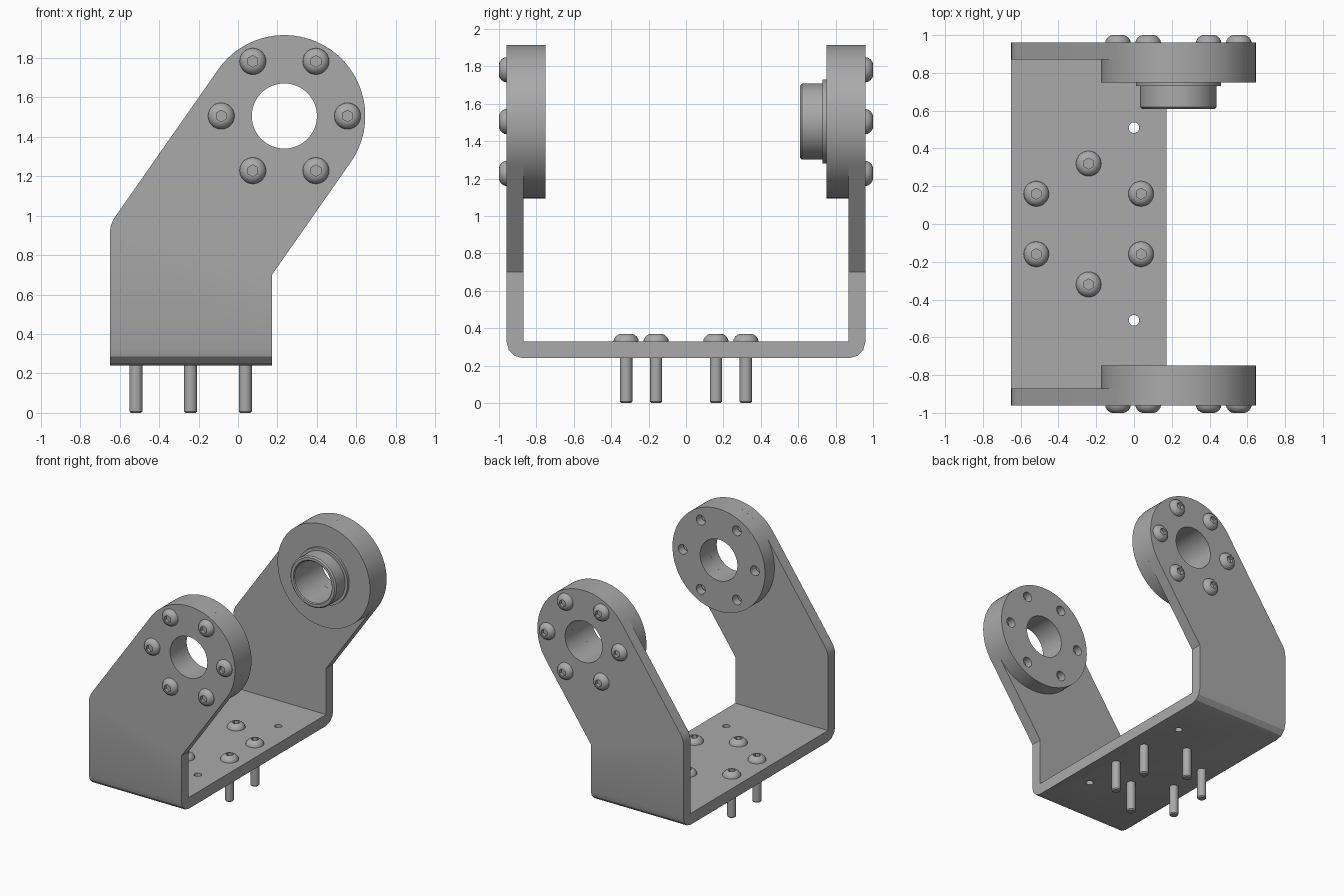
import bpy, bmesh
from math import cos, sin, pi, radians
from mathutils import Matrix, Vector

cube = bpy.data.objects.get("Cube")
if cube:
    bpy.data.objects.remove(cube, do_unlink=True)

steel = bpy.data.materials.new("steel grey")
steel.use_nodes = True
GREY = (0.4, 0.4, 0.4, 1)
steel.diffuse_color = GREY
steel.node_tree.nodes["Principled BSDF"].inputs["Base Color"].default_value = GREY

CX, CZ, R = 0.235, 1.505, 0.41      # pivot centre and lug radius
BORE, BOLT_R = 0.165, 0.32          # pivot bore and bolt circle radius
OUT, WALL, BASE = 0.96, 0.09, 0.24  # half width, sheet thickness, underside
FRONT = Matrix.Rotation(pi / 2, 4, 'X')    # local z points to -y
BACK = Matrix.Rotation(-pi / 2, 4, 'X')    # local z points to +y


def add_object(name, bm, matrix=None):
    bmesh.ops.recalc_face_normals(bm, faces=bm.faces)
    mesh = bpy.data.meshes.new(name)
    bm.to_mesh(mesh)
    bm.free()
    mesh.materials.append(steel)
    ob = bpy.data.objects.new(name, mesh)
    bpy.context.collection.objects.link(ob)
    if matrix is not None:
        ob.matrix_world = matrix
    return ob


def select(ob):
    bpy.ops.object.select_all(action='DESELECT')
    bpy.context.view_layer.objects.active = ob
    ob.select_set(True)


def smooth(ob, angle=20):
    select(ob)
    bpy.ops.object.shade_smooth_by_angle(angle=radians(angle))


def extrude(name, points, vector):
    bm = bmesh.new()
    face = bm.faces.new([bm.verts.new(p) for p in points])
    ext = bmesh.ops.extrude_face_region(bm, geom=[face])
    moved = [v for v in ext["geom"] if isinstance(v, bmesh.types.BMVert)]
    bmesh.ops.translate(bm, verts=moved, vec=vector)
    return add_object(name, bm)


def lathe(name, profile, matrix=None, steps=64, closed=False):
    """Spin an (r, z) profile about local z."""
    bm = bmesh.new()
    verts = [bm.verts.new((r, 0, z)) for r, z in profile]
    edges = [bm.edges.new(pair) for pair in zip(verts, verts[1:])]
    if closed:
        edges.append(bm.edges.new((verts[-1], verts[0])))
    bmesh.ops.spin(bm, geom=verts + edges, cent=(0, 0, 0), axis=(0, 0, 1),
                   angle=2 * pi, steps=steps, use_duplicate=False)
    bmesh.ops.remove_doubles(bm, verts=bm.verts, dist=1e-5)
    return add_object(name, bm, matrix)


def cylinder(name, r, depth, matrix, sides=32):
    bm = bmesh.new()
    bmesh.ops.create_cone(bm, cap_ends=True, segments=sides, radius1=r,
                          radius2=r, depth=depth)
    ob = add_object(name, bm, matrix)
    ob.hide_render = True
    return ob


def boolean(ob, cutter, operation='DIFFERENCE'):
    bpy.context.view_layer.update()
    mod = ob.modifiers.new("cut", 'BOOLEAN')
    mod.operation, mod.object, mod.solver = operation, cutter, 'EXACT'
    select(ob)
    bpy.ops.object.modifier_apply(modifier=mod.name)
    bpy.data.objects.remove(cutter, do_unlink=True)


def arc(cx, cz, r, start, end, n):
    steps = [radians(start + (end - start) * i / n) for i in range(n + 1)]
    return [(cx + r * cos(a), cz + r * sin(a)) for a in steps]


def at(x, y, z, rotation=Matrix()):
    return Matrix.Translation((x, y, z)) @ rotation


# Bent sheet bracket: U section trimmed to the side outline
corner = OUT - WALL
inside = OUT - WALL
half = arc(corner, BASE + WALL, WALL, -90, 0, 3) + [
    (OUT, 2), (inside, 2), (inside, BASE + WALL)]
section = half + [(-y, z) for y, z in reversed(half)]
bracket = extrude("bracket", [(-0.8, y, z) for y, z in section], (1.6, 0, 0))
outline = arc(CX, CZ, R, -35, 145, 48) + arc(-0.49, 0.905, 0.16, 145, 180, 6)
outline += [(-0.65, 0.1), (0.172, 0.1), (0.172, 0.7)]
trim = extrude("trim", [(x, -1.2, z) for x, z in outline], (0, 2.4, 0))
boolean(bracket, trim, 'INTERSECT')
boolean(bracket, cylinder("bore_cutter", BORE, 3, at(CX, 0, CZ, FRONT), 64))
for y in (-0.51, 0.51):
    boolean(bracket, cylinder("hole_cutter", 0.028, 0.4, at(0, y, 0.3)))
smooth(bracket)

# Pivot discs inside each lug
ring = [(BORE, 0), (R, 0), (R, 0.12), (BORE, 0.12)]
front_disc = lathe("front_disc", ring, at(CX, -0.75, CZ, FRONT), 96, True)
back_disc = lathe("back_disc", ring, at(CX, 0.75, CZ, BACK), 96, True)
bolts = [(BOLT_R * cos(i * pi / 3), BOLT_R * sin(i * pi / 3)) for i in range(6)]
for dx, dz in bolts:
    boolean(front_disc, cylinder("bolt_hole_cutter", 0.039, 0.5,
                                 at(CX + dx, -0.8, CZ + dz, FRONT)))
smooth(front_disc)
smooth(back_disc)

# Flanged bushing on the back disc
bushing = lathe("bushing", [
    (BORE, 0), (0.225, 0), (0.225, 0.02), (0.203, 0.02), (0.203, 0.13),
    (0.193, 0.14), (0.172, 0.14), (BORE, 0.133)],
    at(CX, 0.75, CZ, FRONT), 64, True)
smooth(bushing)


# Button head screws with hex sockets
def make_screw(name, length):
    tip = 0.008
    ob = lathe(name, [
        (0, -length), (0.026, -length), (0.033, tip - length), (0.033, 0),
        (0.067, 0), (0.065, 0.012), (0.056, 0.026), (0.043, 0.036),
        (0.031, 0.04), (0, 0.04)], None, 28)
    boolean(ob, cylinder("socket_cutter", 0.029, 0.05, at(0, 0, 0.04), 6))
    smooth(ob, 35)
    return ob


def place_screws(source, spots):
    for i, matrix in enumerate(spots):
        ob = source if i == 0 else source.copy()
        if i:
            bpy.context.collection.objects.link(ob)
        ob.matrix_world = matrix


place_screws(make_screw("base_screw", BASE + WALL),
             [at(-0.24 + dy, dx, BASE + WALL)
              for dx, dy in [(b[0], b[1]) for b in bolts]])
place_screws(make_screw("lug_screw", 0.16),
             [at(CX + dx, s * OUT, CZ + dz, rot)
              for s, rot in ((-1, FRONT), (1, BACK)) for dx, dz in bolts])
